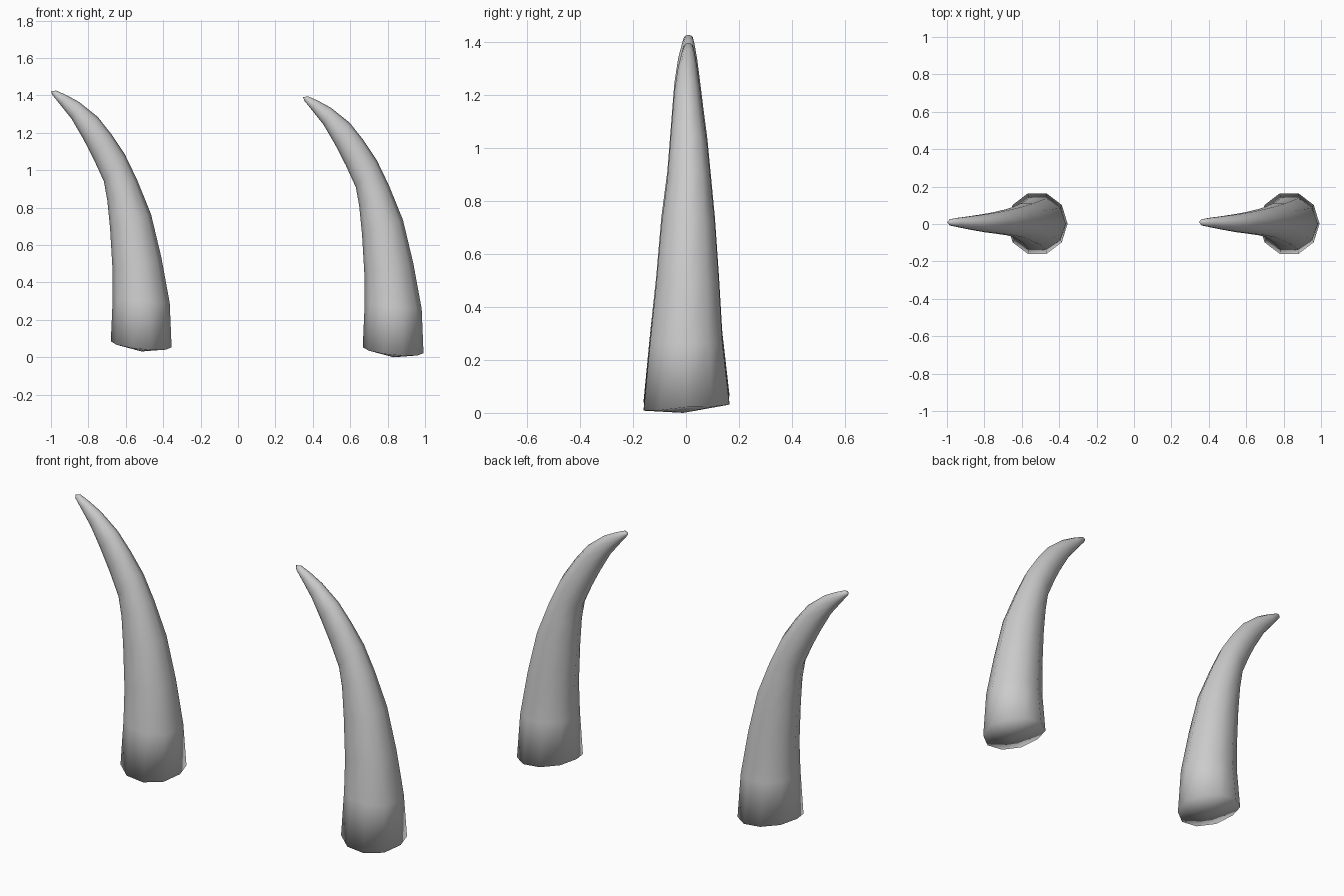
import bpy, bmesh, math
from mathutils import Vector

if "Cube" in bpy.data.objects:
    bpy.data.objects.remove(bpy.data.objects["Cube"])

SIDES = 10
# Horn sections: inner-curve x,z, outer-curve x,z, half depth, y centre
SECTIONS = [
    (-.680, .085, -.355, .053, .165, .002),
    (-.670, .310, -.365, .290, .139, .001),
    (-.671, .470, -.410, .535, .121, .006),
    (-.684, .690, -.465, .765, .103, .008),
    (-.699, .840, -.540, .950, .083, .011),
    (-.717, .940, -.605, 1.085, .072, .010),
    (-.772, 1.060, -.677, 1.193, .060, .007),
    (-.826, 1.165, -.750, 1.285, .050, .005),
    (-.890, 1.275, -.850, 1.365, .037, .006),
    (-.950, 1.350, -.920, 1.403, .026, .008),
    (-.992, 1.402, -.972, 1.426, .017, .009),
]


def make_horn(name, shift):
    bm = bmesh.new()
    rings = []
    for i, (lx, lz, rx, rz, depth, yc) in enumerate(SECTIONS):
        centre = Vector(((lx + rx) / 2, yc, (lz + rz) / 2))
        across = Vector(((rx - lx) / 2, 0, (rz - lz) / 2))
        ring = []
        for k in range(SIDES):
            a = 2 * math.pi * k / SIDES
            p = centre + across * math.cos(a) + Vector((0, depth * 1.03 * math.sin(a), 0))
            if i == 0:  # slightly sagging, tilted base rim
                p.z += .012 * math.sin(a) - .014 * abs(math.sin(a))
            ring.append(bm.verts.new(p + shift))
        rings.append(ring)
    for r0, r1 in zip(rings, rings[1:]):
        for k in range(SIDES):
            n = (k + 1) % SIDES
            bm.faces.new((r0[k], r0[n], r1[n], r1[k]))
    # Convex base and pointed tip
    base = bm.verts.new(Vector((-.515, -.01, .031)) + shift)
    tip = bm.verts.new(Vector((-1.0, .010, 1.422)) + shift)
    for k in range(SIDES):
        n = (k + 1) % SIDES
        bm.faces.new((rings[0][n], rings[0][k], base))
        bm.faces.new((rings[-1][k], rings[-1][n], tip))
    bmesh.ops.recalc_face_normals(bm, faces=bm.faces)
    for f in bm.faces:
        f.smooth = True
    mesh = bpy.data.meshes.new(name)
    bm.to_mesh(mesh)
    bm.free()
    bpy.context.collection.objects.link(bpy.data.objects.new(name, mesh))


# Two matching horns, the right one a little lower
make_horn("left_horn", Vector((0, 0, 0)))
make_horn("right_horn", Vector((1.347, 0, -.031)))
